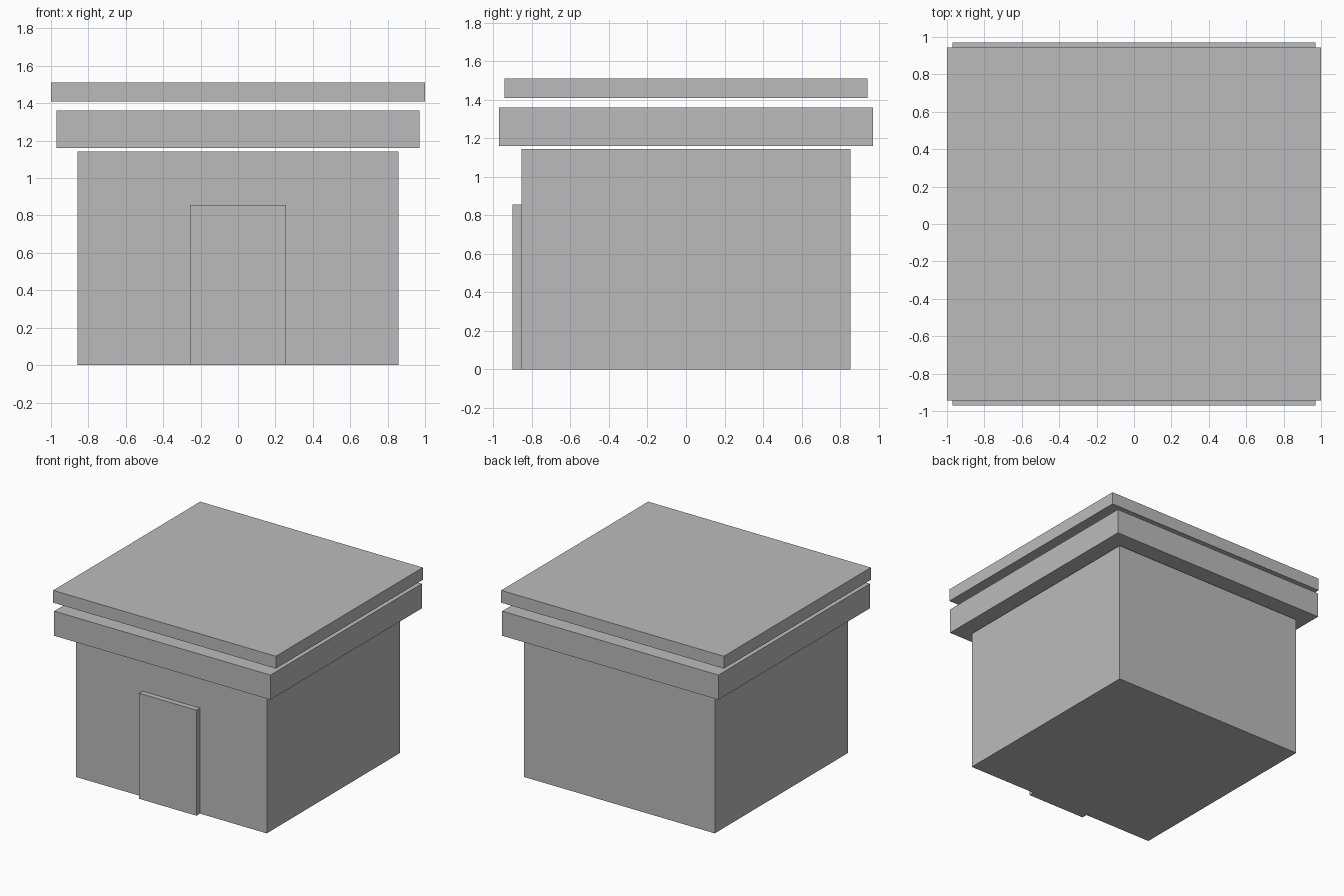
import bpy
import bmesh
from mathutils import Vector

cube = bpy.data.objects.get("Cube")
if cube:
    bpy.data.objects.remove(cube, do_unlink=True)

# One plain grey for the whole building
grey = bpy.data.materials.new("plain_grey")
grey.use_nodes = True
grey.diffuse_color = (0.5, 0.5, 0.5, 1)
grey.node_tree.nodes["Principled BSDF"].inputs["Base Color"].default_value = grey.diffuse_color


def add_box(name, low, high):
    """Flat-sided box between two opposite corners."""
    low, high = Vector(low), Vector(high)
    bm = bmesh.new()
    bmesh.ops.create_cube(bm, size=1)
    bmesh.ops.scale(bm, vec=high - low, verts=bm.verts)
    mesh = bpy.data.meshes.new(name)
    bm.to_mesh(mesh)
    bm.free()
    mesh.materials.append(grey)
    obj = bpy.data.objects.new(name, mesh)
    obj.location = (low + high) / 2
    bpy.context.collection.objects.link(obj)
    return obj


# Main room and the door slab standing proud of its front
add_box("walls", (-0.857, -0.855, 0), (0.857, 0.855, 1.143))
add_box("door", (-0.257, -0.9, 0), (0.257, -0.8, 0.857))

# Two separate slabs floating above the walls
add_box("eaves_slab", (-0.971, -0.971, 1.16), (0.971, 0.971, 1.36))
add_box("roof_slab", (-1, -0.943, 1.41), (1, 0.943, 1.51))
